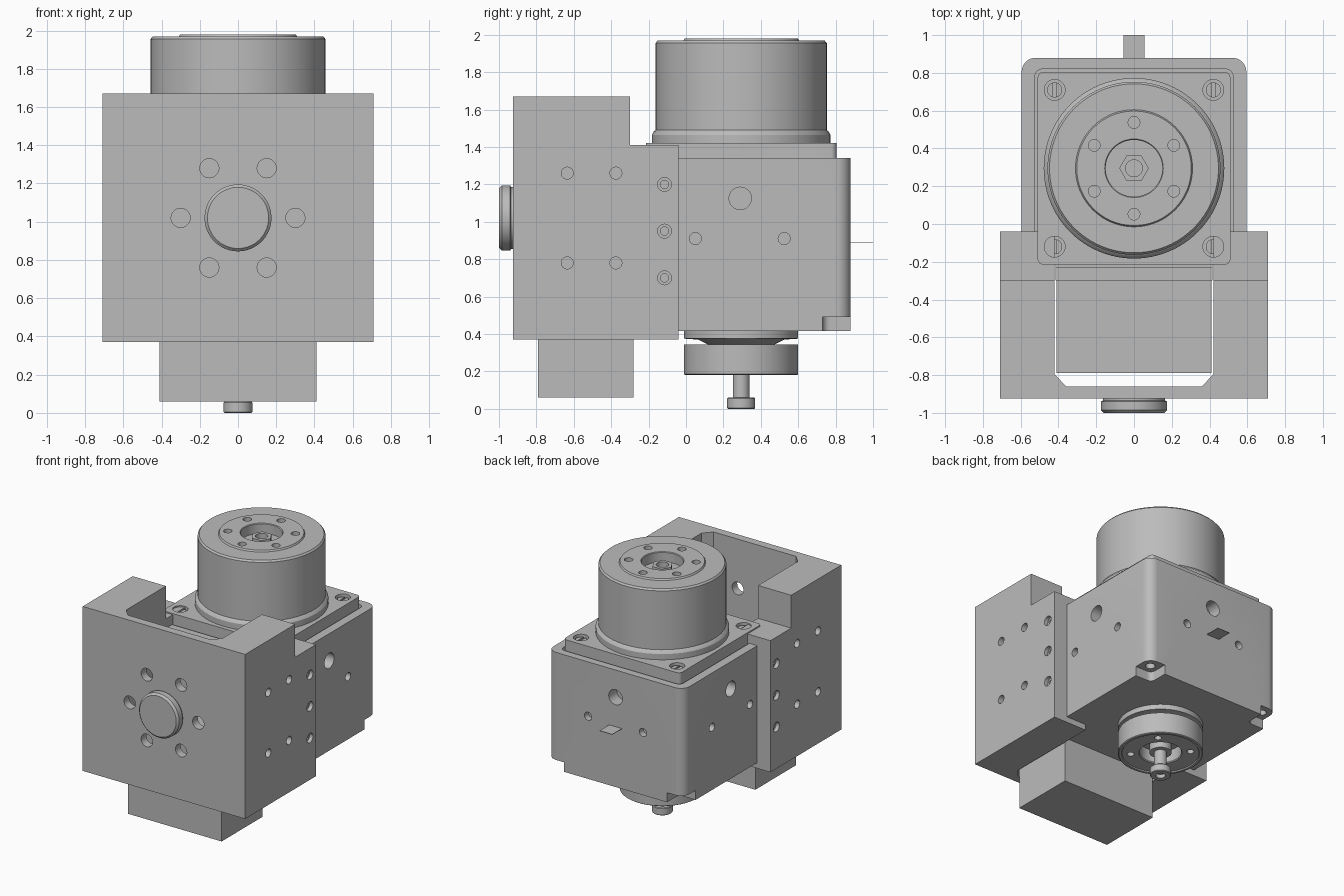
import bpy, bmesh, math
from mathutils import Vector, Matrix

cube = bpy.data.objects.get("Cube")
if cube:
    bpy.data.objects.remove(cube, do_unlink=True)

grey = bpy.data.materials.new("machined_grey")
grey.use_nodes = True
colour = (0.5, 0.5, 0.5, 1)
grey.diffuse_color = colour
for node in grey.node_tree.nodes:
    if node.type == 'BSDF_PRINCIPLED':
        node.inputs["Base Color"].default_value = colour

CY = 0.295            # spindle axis in y
FRONT_Z = 1.02        # centre height of the front bolt circle
X, Y, Z = Vector((1, 0, 0)), Vector((0, 1, 0)), Vector((0, 0, 1))
parts = []


def finish(name, bm, keep=True):
    bmesh.ops.recalc_face_normals(bm, faces=bm.faces)
    mesh = bpy.data.meshes.new(name)
    bm.to_mesh(mesh)
    bm.free()
    mesh.materials.append(grey)
    obj = bpy.data.objects.new(name, mesh)
    bpy.context.collection.objects.link(obj)
    if keep:
        parts.append(obj)
    return obj


def prism(name, outline, z0, z1, bevel=0, rule=None, axis='Z', keep=True):
    """Extrude an outline; optionally round the extruded edges chosen by rule."""
    bm = bmesh.new()
    face = bm.faces.new([bm.verts.new((a, b, z0)) for a, b in outline])
    top = bmesh.ops.extrude_face_region(bm, geom=[face])["geom"]
    for v in top:
        if isinstance(v, bmesh.types.BMVert):
            v.co.z = z1
    if bevel:
        edges = [e for e in bm.edges
                 if abs(e.verts[0].co.z - e.verts[1].co.z) > 1e-4
                 and (rule is None or rule(e.verts[0].co))]
        bmesh.ops.bevel(bm, geom=edges, offset=bevel, segments=8,
                        profile=0.5, affect='EDGES')
    if axis == 'X':   # outline becomes (y, z), depth becomes x
        for v in bm.verts:
            v.co = Vector((v.co.z, v.co.x, v.co.y))
    return finish(name, bm, keep)


def rect(x0, x1, y0, y1):
    return [(x0, y0), (x1, y0), (x1, y1), (x0, y1)]


def lathe(name, profile, origin, axis=Z, sides=72, keep=True):
    """Revolve (radius, height) points round an axis, capped at both ends."""
    bm = bmesh.new()
    turn = axis.to_track_quat('Z', 'Y').to_matrix().to_4x4()
    rings = []
    for r, h in profile:
        rings.append([bm.verts.new((r * math.cos(k * math.tau / sides),
                                    r * math.sin(k * math.tau / sides), h))
                      for k in range(sides)])
    for a, b in zip(rings, rings[1:]):
        for k in range(sides):
            n = (k + 1) % sides
            bm.faces.new((a[k], a[n], b[n], b[k]))
    bm.faces.new(rings[0])
    bm.faces.new(rings[-1])
    bm.transform(Matrix.Translation(origin) @ turn)
    return finish(name, bm, keep)


def cut(target, cutter):
    mod = target.modifiers.new("cut", 'BOOLEAN')
    mod.object, mod.operation, mod.solver = cutter, 'DIFFERENCE', 'EXACT'
    bpy.context.view_layer.objects.active = target
    bpy.ops.object.modifier_apply(modifier=mod.name)
    bpy.data.objects.remove(cutter, do_unlink=True)


def drill(target, point, axis, radius, depth, sides=28):
    """Sink a hole from a surface point, axis pointing out of the surface."""
    cut(target, lathe("cutter", [(radius, -depth), (radius, 0.02)],
                      Vector(point), axis, sides, keep=False))


def circle(count, radius, start=0):
    for k in range(count):
        a = start + k * math.tau / count
        yield radius * math.cos(a), radius * math.sin(a)


# U-shaped front bracket with stepped arms
half = [(0.71, -0.925), (0.71, -0.04), (0.42, -0.04), (0.42, -0.795), (0.36, -0.86)]
bracket = prism("front_bracket", half + [(-x, y) for x, y in reversed(half)], 0.37, 1.67)
cut(bracket, prism("cutter", rect(-1, 1, -0.30, 0.1), 1.41, 1.8, keep=False))
cut(bracket, prism("cutter", rect(-0.64, -0.375, 0.89, 1.155), -1, 1, 0.085,
                   axis='X', keep=False))
for x, z in circle(6, 0.3):
    drill(bracket, (x, -0.925, FRONT_Z + z), -Y, 0.05, 0.2)
for s in (-1, 1):
    for y in (-0.635, -0.375):
        for z in (0.78, 1.26):
            drill(bracket, (s * 0.71, y, z), X * s, 0.032, 0.06)
    for z in (0.70, 0.95, 1.20):
        drill(bracket, (s * 0.71, -0.115, z), X * s, 0.037, 0.03)
        drill(bracket, (s * 0.68, -0.115, z), X * s, 0.022, 0.05)

# Round front boss
lathe("front_boss", [(0.165, -0.02), (0.165, 0.01), (0.175, 0.015), (0.175, 0.06),
                     (0.16, 0.075)], Vector((0, -0.925, FRONT_Z)), -Y)

# Block hanging inside the bracket
prism("lower_block", rect(-0.41, 0.41, -0.79, -0.28), 0.06, 0.82)

# Main housing, rounded at the back, with a tongue between the arms
half = [(0.415, -0.30), (0.415, -0.042), (0.595, -0.042), (0.595, 0.88)]
housing = prism("housing", half + [(-x, y) for x, y in reversed(half)], 0.415, 1.34,
                0.075, lambda c: c.y > 0.8)
cut(housing, prism("cutter", rect(-0.525, 0.525, -0.23, 0.82), 1.31, 1.5,
                   0.04, keep=False))
for s in (-1, 1):
    cut(housing, prism("cutter", rect(s * 0.45, s * 0.7, 0.73, 1.0), 0.3, 0.49,
                       0.04, lambda c: c.y < 0.8 and abs(c.x) < 0.5, keep=False))
    drill(housing, (s * 0.52, 0.80, 0.49), -Z, 0.035, 0.06)
    drill(housing, (s * 0.595, 0.29, 1.125), X * s, 0.06, 0.1)
    drill(housing, (s * 0.24, 0.88, 0.91), Y, 0.032, 0.05)
    for y in (0.05, 0.525):
        drill(housing, (s * 0.595, y, 0.91), X * s, 0.032, 0.05)
drill(housing, (0, 0.88, 1.125), Y, 0.06, 0.1)

# Thin tab on the back
prism("rear_tab", rect(-0.055, 0.055, 0.86, 1.0), 0.888, 0.892)

# Square flange under the drum, with corner screws
flange = prism("top_flange", rect(-0.51, 0.51, -0.215, 0.805), 1.30, 1.42, 0.03)
for x in (-0.42, 0.42):
    for y in (-0.12, 0.71):
        drill(flange, (x, y, 1.42), Z, 0.055, 0.04)
        screw = lathe("flange_screw", [(0.04, 1.37), (0.04, 1.405)], Vector((x, y, 0)), sides=28)
        cut(screw, prism("cutter", rect(x - 0.008, x + 0.008, y - 0.1, y + 0.1),
                         1.395, 1.45, keep=False))

# Output drum with raised face plate and bore
drum = lathe("output_drum", [(0.478, 1.40), (0.478, 1.465), (0.465, 1.485), (0.458, 1.49),
                             (0.458, 1.955), (0.447, 1.968), (0.31, 1.968), (0.303, 1.98),
                             (0.155, 1.98), (0.15, 1.975), (0.15, 1.90)],
             Vector((0, CY, 0)), sides=96)
for x, y in circle(6, 0.243, math.pi / 6):
    drill(drum, (x, CY + y, 1.98), Z, 0.031, 0.05)
nut = lathe("centre_nut", [(0.078, 1.88), (0.078, 1.95)], Vector((0, CY, 0)), sides=6)
drill(nut, (0, CY, 1.95), Z, 0.045, 0.05)

# Underside: mounting ring, pulley, shaft and shaft tip
lathe("mounting_ring", [(0.305, 0.43), (0.305, 0.375), (0.23, 0.37), (0.16, 0.335)],
      Vector((0, CY, 0)))
pulley = lathe("pulley", [(0.305, 0.345), (0.305, 0.185), (0.298, 0.18), (0.28, 0.18),
                          (0.275, 0.188), (0.155, 0.188), (0.15, 0.195), (0.15, 0.29)],
               Vector((0, CY, 0)))
for x, y in circle(4, 0.215, math.pi / 4):
    drill(pulley, (x, CY + y, 0.188), -Z, 0.026, 0.05)
shaft = lathe("shaft", [(0.08, 0.30), (0.08, 0.19), (0.045, 0.19), (0.045, 0.06), (0.07, 0.06),
                        (0.075, 0.055), (0.075, 0.005), (0.07, 0.0)], Vector((0, CY, 0)), sides=40)
drill(shaft, (0, CY, 0), -Z, 0.035, 0.03)

# Smooth round walls, keep machined edges crisp
bpy.ops.object.select_all(action='DESELECT')
for obj in parts:
    obj.select_set(True)
bpy.context.view_layer.objects.active = parts[0]
bpy.ops.object.shade_smooth_by_angle(angle=math.radians(30))
